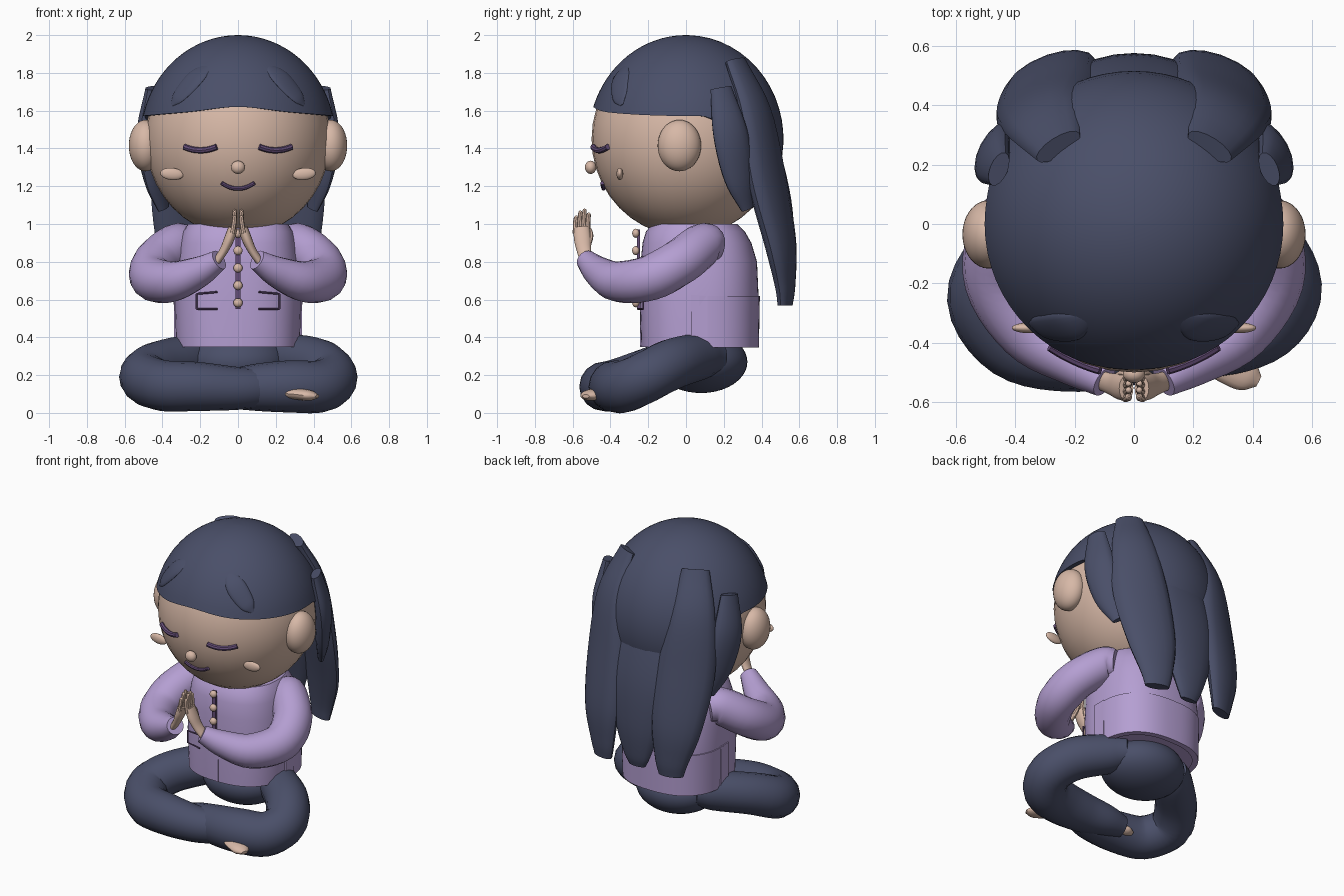
import bpy, bmesh, math
from mathutils import Vector

if "Cube" in bpy.data.objects:
    bpy.data.objects.remove(bpy.data.objects["Cube"])


def material(name, rgb):
    m = bpy.data.materials.new(name)
    m.use_nodes = True
    m.diffuse_color = (*rgb, 1)
    m.node_tree.nodes["Principled BSDF"].inputs["Base Color"].default_value = (*rgb, 1)
    return m


NAVY = material("navy", (0.068, 0.078, 0.14))
SKIN = material("skin", (0.68, 0.48, 0.385))
LILAC = material("lilac", (0.46, 0.345, 0.645))
PLUM = material("dark plum", (0.13, 0.075, 0.185))
UP = lambda p: Vector((0, 0, 1))
SIDE = lambda p: Vector((1, 0, 0))
BACK = lambda p: Vector((0.65 * p.x, p.y, 0))
RADIAL = lambda p: Vector((p.x, p.y, 0))
HEAD = Vector((0, 0, 1.45))


def finish(ob, name, mat, angle=40):
    ob.name = name
    ob.data.materials.append(mat)
    bpy.ops.object.select_all(action='DESELECT')
    ob.select_set(True)
    bpy.context.view_layer.objects.active = ob
    bpy.ops.object.shade_smooth_by_angle(angle=math.radians(angle))
    return ob


def loft(name, rings, mat, keep=None):
    """Skin closed rings of points and cap both ends."""
    bm = bmesh.new()
    rows = [[bm.verts.new(p) for p in ring] for ring in rings]
    for a, b in zip(rows, rows[1:]):
        for i in range(len(a)):
            j = (i + 1) % len(a)
            bm.faces.new((a[i], a[j], b[j], b[i]))
    bm.faces.new(rows[0][::-1])
    bm.faces.new(rows[-1])
    if keep:
        bmesh.ops.delete(bm, geom=[v for v in bm.verts if not keep(v.co)], context='VERTS')
    bmesh.ops.recalc_face_normals(bm, faces=bm.faces)
    me = bpy.data.meshes.new(name)
    bm.to_mesh(me)
    bm.free()
    ob = bpy.data.objects.new(name, me)
    bpy.context.collection.objects.link(ob)
    return finish(ob, name, mat)


def spline(keys, steps):
    """Catmull-Rom through keys of any length."""
    k = [Vector(p) for p in keys]
    k = [2 * k[0] - k[1]] + k + [2 * k[-1] - k[-2]]
    out = []
    for i in range(1, len(k) - 2):
        a, b, c, d = k[i - 1:i + 3]
        for s in range(steps):
            t = s / steps
            out.append(b + (c - a) * (t / 2) + (2 * a - 5 * b + 4 * c - d) * (t * t / 2)
                       + (3 * b - a - 3 * c + d) * (t ** 3 / 2))
    return out + [k[-2]]


def tube(name, keys, mat, up=UP, flat=1.0, sides=16, steps=5, s=1):
    """Sweep an ellipse along keys of (x, y, z, radius); s = -1 mirrors it."""
    pts = spline([(s * x, y, z, r) for x, y, z, r in keys], steps)
    cen = [p.to_3d() for p in pts]
    rings = []
    for i, p in enumerate(cen):
        tan = (cen[min(i + 1, len(cen) - 1)] - cen[max(i - 1, 0)]).normalized()
        wide = tan.cross(up(p)).normalized()
        deep = wide.cross(tan) * flat
        r = max(pts[i][3], 0.003)
        rings.append([p + r * (math.cos(a) * wide + math.sin(a) * deep)
                      for a in (math.tau * k / sides for k in range(sides))])
    return loft(name, rings, mat)


def ball(name, loc, size, mat, tilt=0):
    bpy.ops.mesh.primitive_uv_sphere_add(segments=36, ring_count=20, location=loc, rotation=(0, tilt, 0))
    bpy.context.object.scale = size
    return finish(bpy.context.object, name, mat)


def box(name, loc, size, mat):
    bpy.ops.mesh.primitive_cube_add(size=1, location=loc)
    bpy.context.object.scale = size
    return finish(bpy.context.object, name, mat)


# Head and nose
ball("head", HEAD, (0.49, 0.5, 0.515), SKIN)
ball("nose", (0, -0.505, 1.3), (0.037, 0.03, 0.035), SKIN)


def face_y(x, z):
    return -0.5 * math.sqrt(1 - (x / 0.49) ** 2 - ((z - 1.45) / 0.515) ** 2)


def face_arc(name, cx, half, low, rise, thick):
    keys = []
    for i in range(-3, 4):
        x, z = cx + half * i / 3, low + rise * (i / 3) ** 2
        keys.append((x, face_y(x, z) - 0.007, z, thick))
    tube(name, keys, PLUM, sides=8, steps=3)


face_arc("mouth", 0, 0.088, 1.187, 0.03, 0.011)

# Hair cap with a wavy fringe that drops at the nape
angles = [math.tau * k / 64 for k in range(64)]


def hairline(c):
    if c > 0:
        return 1.572 + 0.026 * c * c + 0.022 * c ** 14
    t = min(max((-c - 0.15) / 0.85, 0), 1)
    return 1.572 - 0.27 * t * t * (3 - 2 * t)


def cap_ring(t, r):
    ring = []
    for a in angles:
        low = math.asin((hairline(math.cos(a)) - HEAD.z) / 0.55)
        phi = low + (math.pi / 2 - low) * t
        ring.append(HEAD + Vector((r * math.cos(phi) * math.sin(a),
                                   -r * math.cos(phi) * math.cos(a), 0.55 * math.sin(phi))))
    return ring


loft("hair_cap", [cap_ring(0, 0.45)] + [cap_ring(i / 16 * 0.99, 0.516) for i in range(17)], NAVY)
tube("back_lock_centre", [(0, 0.35, 1.62, 0.14), (0, 0.41, 1.4, 0.22), (0, 0.475, 1.12, 0.23),
                          (0, 0.515, 0.85, 0.17), (0, 0.525, 0.65, 0.1), (0, 0.52, 0.57, 0.06)],
     NAVY, BACK, 0.36)

for s, tag in ((1, "left"), (-1, "right")):
    # Face features
    face_arc(tag + "_eye", s * 0.198, 0.085, 1.39, 0.018, 0.016)
    ball(tag + "_cheek", (s * 0.35, -0.35, 1.265), (0.062, 0.018, 0.032), SKIN, -s * 0.1)
    ball(tag + "_ear", (s * 0.49, -0.035, 1.415), (0.088, 0.115, 0.136), SKIN)

    # Hair locks
    tube(tag + "_back_lock", [(0.255, 0.26, 1.865, 0.085), (0.305, 0.365, 1.6, 0.14), (0.3, 0.425, 1.25, 0.18),
                              (0.28, 0.5, 0.9, 0.16), (0.26, 0.525, 0.68, 0.11), (0.255, 0.525, 0.57, 0.08)],
         NAVY, BACK, 0.42, s=s)
    tube(tag + "_side_lock", [(0.455, 0.185, 1.72, 0.06), (0.475, 0.235, 1.48, 0.1), (0.44, 0.28, 1.25, 0.09),
                              (0.395, 0.325, 1.08, 0.04)], NAVY, RADIAL, 0.5, s=s)
    tube(tag + "_fringe_lock", [(0.13, -0.305, 1.86, 0.01), (0.22, -0.345, 1.78, 0.06), (0.31, -0.35, 1.68, 0.05),
                                (0.35, -0.34, 1.63, 0.01)], NAVY, lambda p: p - HEAD, 0.25, s=s)

    # Sleeves
    tube(tag + "_sleeve", [(0.27, 0.15, 0.89, 0.09), (0.32, 0.09, 0.89, 0.115), (0.43, -0.03, 0.80, 0.122),
                           (0.452, -0.19, 0.715, 0.12), (0.35, -0.36, 0.695, 0.108),
                           (0.21, -0.46, 0.745, 0.083), (0.1, -0.53, 0.81, 0.055)], LILAC, s=s)

    # Hands pressed together
    tube(tag + "_palm", [(0.115, -0.525, 0.80, 0.034), (0.075, -0.54, 0.86, 0.038), (0.047, -0.548, 0.92, 0.045),
                         (0.026, -0.553, 0.98, 0.042)], SKIN, SIDE, 0.6, s=s)
    for i, top in enumerate((1.045, 1.07, 1.08, 1.06)):
        y = -0.587 + 0.022 * i
        tube(f"{tag}_finger_{i + 1}", [(0.03, y, 0.95, 0.013), (0.02, y + 0.002, 1.01, 0.013),
                                       (0.018, y + 0.006, top - 0.01, 0.011), (0.017, y + 0.007, top, 0.004)],
             SKIN, SIDE, sides=8, steps=3, s=s)
    tube(tag + "_thumb", [(0.06, -0.52, 0.88, 0.015), (0.035, -0.505, 0.94, 0.015),
                          (0.02, -0.51, 0.98, 0.006)], SKIN, SIDE, sides=8, steps=3, s=s)

    # Pocket outlines and side vents
    pocket = [(0.11, 0.64), (0.165, 0.635), (0.22, 0.63), (0.22, 0.55), (0.165, 0.55), (0.11, 0.55)]
    for i, ((x1, z1), (x2, z2)) in enumerate(zip(pocket, pocket[1:])):
        tube(f"{tag}_pocket_edge_{i + 1}", [(x, -0.285 + 0.27 * x, z, 0.005) for x, z in ((x1, z1), (x2, z2))],
             PLUM, lambda p: Vector((0, 1, 0)), sides=6, steps=1, s=s)
    box(tag + "_side_vent", (s * 0.334, 0.07, 0.49), (0.012, 0.085, 0.27), LILAC)


# Shirt, with a raised hem band at the back
def shirt_ring(z, rx, ry, cy):
    power = lambda v: math.copysign(abs(v) ** 0.8, v)
    return [Vector((rx * power(math.cos(a)), cy + ry * power(math.sin(a)), z)) for a in angles]


loft("shirt", [shirt_ring(*r) for r in ((0.35, 0.328, 0.308, 0.07), (0.6, 0.335, 0.315, 0.07),
                                        (0.8, 0.325, 0.308, 0.068), (0.9, 0.308, 0.288, 0.058),
                                        (0.96, 0.29, 0.262, 0.05), (1.0, 0.265, 0.225, 0.045))], LILAC)
loft("shirt_hem", [shirt_ring(z, r, r - 0.02, 0.07) for z, r in ((0.345, 0.3), (0.345, 0.336), (0.62, 0.341),
                                                                 (0.62, 0.3))], LILAC, lambda p: p.y > 0.03)
box("front_seam", (0.015, -0.238, 0.45), (0.012, 0.01, 0.2), LILAC)
box("placket", (0, -0.252, 0.76), (0.024, 0.016, 0.42), PLUM)
for i in range(5):
    ball(f"button_{i + 1}", (0, -0.265, 0.583 + 0.092 * i), (0.024, 0.02, 0.024), SKIN)

# Hips and crossed legs, the right shin tucked into the left one
ball("hips", (0, 0.08, 0.27), (0.27, 0.245, 0.165), NAVY)
tube("right_leg", [(-0.17, 0.16, 0.30, 0.09), (-0.25, 0.07, 0.29, 0.122), (-0.42, -0.10, 0.25, 0.13),
                   (-0.495, -0.25, 0.19, 0.135), (-0.40, -0.39, 0.145, 0.135), (-0.22, -0.435, 0.14, 0.13),
                   (-0.02, -0.43, 0.13, 0.115), (0.12, -0.40, 0.13, 0.1), (0.24, -0.39, 0.12, 0.06)], NAVY)
tube("left_leg", [(0.17, 0.16, 0.30, 0.09), (0.25, 0.07, 0.295, 0.122), (0.42, -0.07, 0.26, 0.135),
                  (0.498, -0.21, 0.19, 0.135), (0.435, -0.325, 0.14, 0.138), (0.28, -0.375, 0.14, 0.138),
                  (0.10, -0.38, 0.135, 0.125), (-0.06, -0.35, 0.125, 0.1), (-0.18, -0.335, 0.115, 0.07)], NAVY)

# Bare feet
tube("right_foot", [(0.22, -0.43, 0.105, 0.05), (0.31, -0.475, 0.1, 0.06), (0.38, -0.51, 0.092, 0.055),
                    (0.42, -0.53, 0.088, 0.02)], SKIN, UP, 0.5)
tube("left_foot", [(-0.16, -0.335, 0.1, 0.04), (-0.21, -0.325, 0.09, 0.045), (-0.25, -0.32, 0.085, 0.02)],
     SKIN, UP, 0.6)
